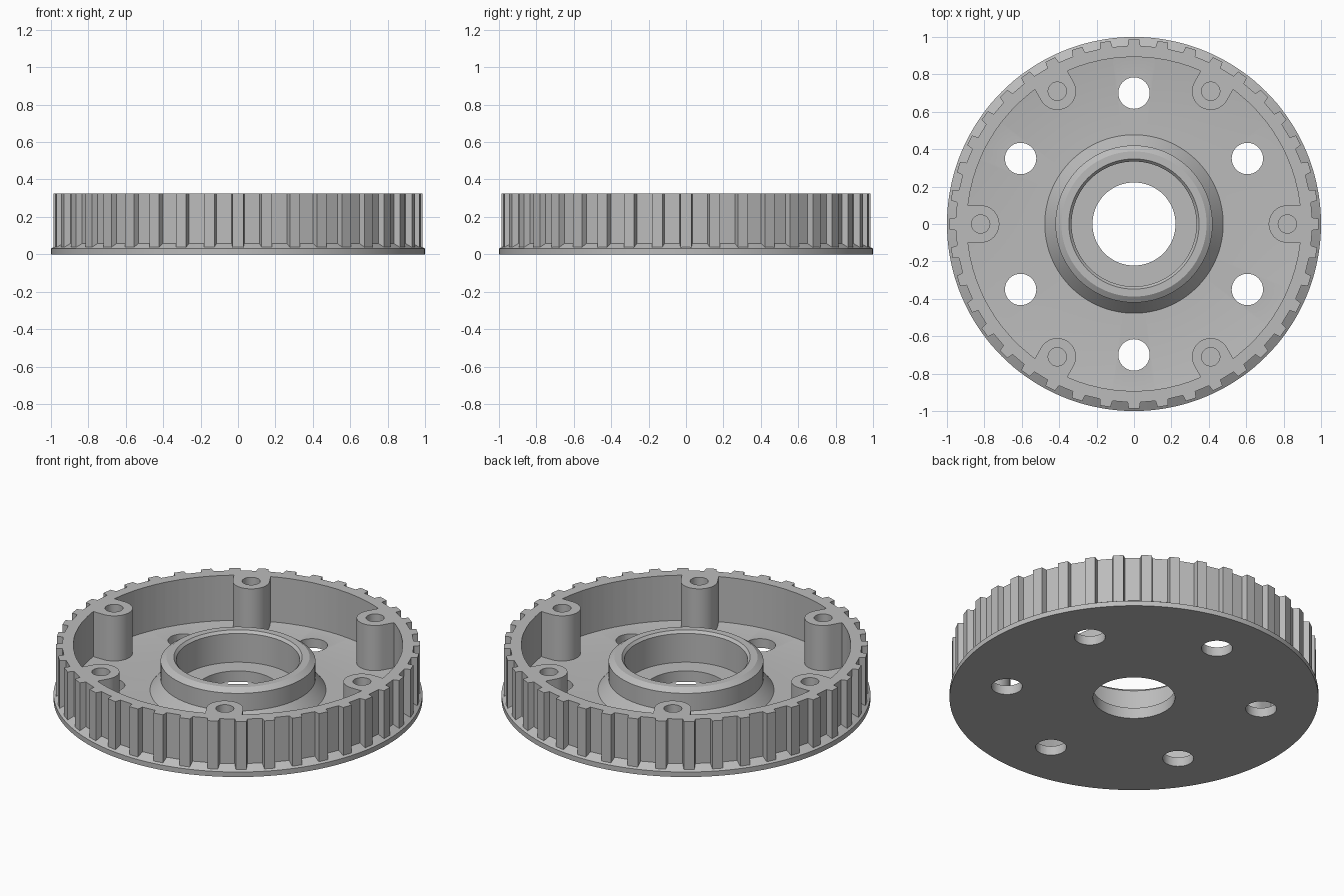
import bpy, bmesh
from math import sin, cos, pi, radians, tau
from mathutils import Matrix

cube = bpy.data.objects.get("Cube")
if cube:
    bpy.data.objects.remove(cube, do_unlink=True)

COLOUR = (0.5, 0.5, 0.5, 1)
metal = bpy.data.materials.new("grey metal")
metal.use_nodes = True
metal.diffuse_color = COLOUR
metal.node_tree.nodes["Principled BSDF"].inputs["Base Color"].default_value = COLOUR

TOP, FLOOR = 0.325, 0.055
TEETH, TIP, ROOT, INNER = 40, 0.987, 0.953, 0.893


def finish(name, bm):
    bmesh.ops.recalc_face_normals(bm, faces=bm.faces)
    mesh = bpy.data.meshes.new(name)
    bm.to_mesh(mesh)
    bm.free()
    mesh.materials.append(metal)
    obj = bpy.data.objects.new(name, mesh)
    bpy.context.collection.objects.link(obj)
    return obj


def loft_rings(name, rings):
    """Closed band of quads through a loop of equally long rings of points."""
    bm = bmesh.new()
    loops = [[bm.verts.new(p) for p in ring] for ring in rings]
    n = len(loops[0])
    for a, b in zip(loops, loops[1:] + loops[:1]):
        for i in range(n):
            j = (i + 1) % n
            bm.faces.new((a[i], a[j], b[j], b[i]))
    return finish(name, bm)


def lathe(name, profile, segments=144):
    steps = [tau * i / segments for i in range(segments)]
    return loft_rings(name, [[(r * cos(a), r * sin(a), z) for a in steps] for r, z in profile])


def prisms(name, outline, z0, z1, angles):
    """Copies of one extruded outline, turned about the axis."""
    bm = bmesh.new()
    for angle in angles:
        turn = Matrix.Rotation(angle, 3, "Z")
        base = bm.faces.new([bm.verts.new((x, y, z0)) for x, y in outline])
        up = bmesh.ops.extrude_face_region(bm, geom=[base])["geom"]
        bmesh.ops.translate(bm, vec=(0, 0, z1 - z0), verts=[v for v in up if isinstance(v, bmesh.types.BMVert)])
        new = [v for v in bm.verts if not v.tag]
        for v in new:
            v.co = turn @ v.co
            v.tag = True
    return finish(name, bm)


def circle(centre, radius, n=32):
    return [(centre + radius * cos(tau * i / n), radius * sin(tau * i / n)) for i in range(n)]


def combine(target, tool, operation):
    mod = target.modifiers.new(operation.lower(), "BOOLEAN")
    mod.object, mod.operation, mod.solver = tool, operation, "EXACT"
    bpy.context.view_layer.objects.active = target
    bpy.ops.object.modifier_apply(modifier=mod.name)
    bpy.data.objects.remove(tool, do_unlink=True)


def smooth(obj):
    bpy.ops.object.select_all(action="DESELECT")
    obj.select_set(True)
    bpy.context.view_layer.objects.active = obj
    bpy.ops.object.shade_smooth_by_angle(angle=radians(25))


sixths = [i * pi / 3 for i in range(6)]

# Flanged plate with the stepped bearing hub
plate = lathe("flanged_plate_and_hub", [
    (0.222, 0), (1, 0), (1, 0.03), (0.95, 0.06), (0.93, FLOOR),
    (0.477, FLOOR), (0.42, 0.125), (0.42, 0.23), (0.388, 0.252),
    (0.348, 0.252), (0.334, 0.237), (0.334, 0.065), (0.222, 0.065)])
holes = prisms("plate_holes", circle(0.7, 0.084), -0.1, 0.2, [a + pi / 6 for a in sixths])
combine(plate, holes, "DIFFERENCE")

# Toothed rim: each tooth is a narrow trapezoid
polar = []
for i in range(TEETH):
    mid = tau * i / TEETH
    polar += [(mid - 0.036, ROOT), (mid - 0.029, TIP), (mid + 0.029, TIP), (mid + 0.036, ROOT)]
outer = [(r * cos(a), r * sin(a)) for a, r in polar]
inner = [(INNER * cos(a), INNER * sin(a)) for a, r in polar]
rim = loft_rings("toothed_rim", [[(x, y, z) for x, y in ring] for ring, z in
                                 ((inner, 0.03), (outer, 0.03), (outer, TOP), (inner, TOP))])

# Screw bosses joined to the rim by straight sides, with blind holes
boss_outline = [(0.82 + 0.1 * cos(a), 0.1 * sin(a)) for a in [pi / 2 + pi * i / 24 for i in range(25)]]
boss_outline += [(0.92, -0.1), (0.92, 0.1)]
combine(rim, prisms("bosses", boss_outline, 0.03, TOP, sixths), "UNION")
combine(rim, prisms("screw_holes", circle(0.82, 0.049), 0.1, 0.5, sixths), "DIFFERENCE")

for part in (plate, rim):
    smooth(part)
